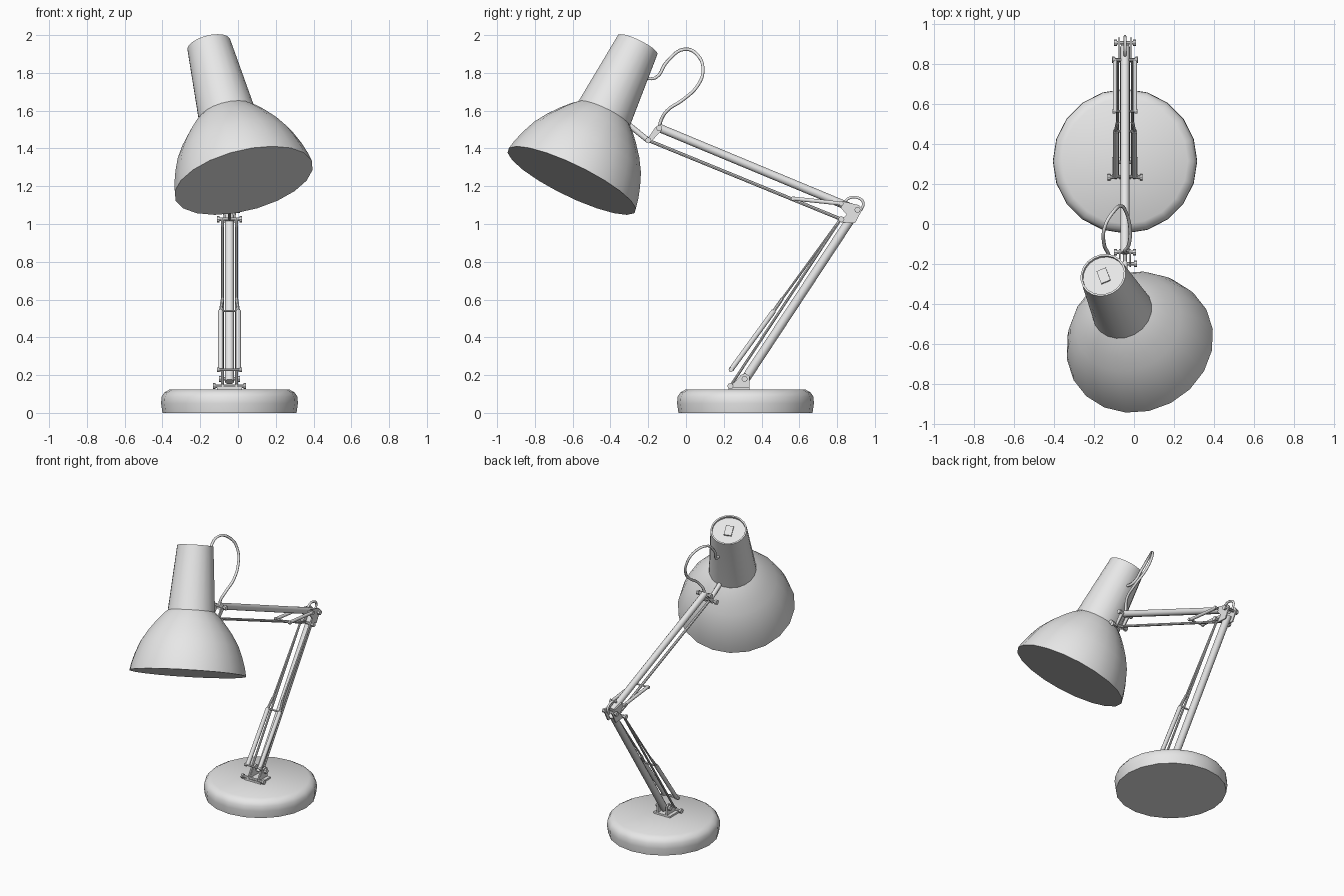
import bpy, bmesh, math
from mathutils import Vector, Matrix

cube = bpy.data.objects.get("Cube")
if cube:
    bpy.data.objects.remove(cube)

grey = bpy.data.materials.new("light_grey")
grey.use_nodes = True
grey.diffuse_color = (0.8, 0.8, 0.8, 1)
grey.node_tree.nodes["Principled BSDF"].inputs["Base Color"].default_value = (0.8, 0.8, 0.8, 1)

CX = -0.045  # centre plane of the base and arms


def finish(name, bm, matrix=None, angle=40):
    bmesh.ops.recalc_face_normals(bm, faces=bm.faces)
    mesh = bpy.data.meshes.new(name)
    bm.to_mesh(mesh)
    bm.free()
    mesh.materials.append(grey)
    ob = bpy.data.objects.new(name, mesh)
    bpy.context.collection.objects.link(ob)
    if matrix:
        ob.matrix_world = matrix
    bpy.ops.object.select_all(action='DESELECT')
    ob.select_set(True)
    bpy.context.view_layer.objects.active = ob
    bpy.ops.object.shade_smooth_by_angle(angle=math.radians(angle))
    return ob


def lathe(name, profile, sides, matrix):
    """Turn (radius, height) points round z and close both ends."""
    bm = bmesh.new()
    rings = []
    for r, h in profile:
        rings.append([bm.verts.new((r * math.cos(a), r * math.sin(a), h))
                      for a in (math.tau * i / sides for i in range(sides))])
    for low, high in zip(rings, rings[1:]):
        for i in range(sides):
            j = (i + 1) % sides
            bm.faces.new((low[i], low[j], high[j], high[i]))
    bm.faces.new(rings[0])
    bm.faces.new(rings[-1])
    return finish(name, bm, matrix)


def rod(name, a, b, r, sides=10):
    a, b = Vector(a), Vector(b)
    d = b - a
    m = Matrix.Translation(a) @ d.to_track_quat('Z', 'Y').to_matrix().to_4x4()
    return lathe(name, [(r, 0), (r, d.length)], sides, m)


def plate(name, outline, x, thick):
    """Extrude a (y, z) outline across x."""
    bm = bmesh.new()
    face = bm.faces.new([bm.verts.new((x - thick / 2, y, z)) for y, z in outline])
    out = bmesh.ops.extrude_face_region(bm, geom=[face])
    bmesh.ops.translate(bm, vec=(thick, 0, 0),
                        verts=[v for v in out["geom"] if isinstance(v, bmesh.types.BMVert)])
    return finish(name, bm)


def box(name, size, matrix):
    bm = bmesh.new()
    bmesh.ops.create_cube(bm, size=1, matrix=Matrix.Diagonal((*size, 1)))
    return finish(name, bm, matrix)


def bolt(name, y, z, half, r=0.009):
    """Cross pin with a head at each end."""
    rod(name, (CX - half, y, z), (CX + half, y, z), r, 8)
    for s in (-1, 1):
        rod(name + "_head", (CX + s * (half - 0.014), y, z), (CX + s * half, y, z), r * 1.8, 8)


def cable(name, points, r):
    curve = bpy.data.curves.new(name, 'CURVE')
    curve.dimensions = '3D'
    curve.bevel_depth = r
    curve.bevel_resolution = 1
    curve.resolution_u = 5
    curve.use_fill_caps = True
    spline = curve.splines.new('BEZIER')
    spline.bezier_points.add(len(points) - 1)
    for p, co in zip(spline.bezier_points, points):
        p.co = co
        p.handle_left_type = p.handle_right_type = 'AUTO'
    curve.materials.append(grey)
    ob = bpy.data.objects.new(name, curve)
    bpy.context.collection.objects.link(ob)


# Base and its bracket
lathe("base", [(0.355, 0), (0.362, 0.05), (0.36, 0.085), (0.345, 0.108), (0.315, 0.125)], 20,
      Matrix.Translation((CX, 0.315, 0)))
box("base_bracket_foot", (0.13, 0.11, 0.012), Matrix.Translation((CX, 0.28, 0.131)))
for s in (-1, 1):
    plate("base_bracket_side", [(0.225, 0.125), (0.335, 0.125), (0.335, 0.195), (0.315, 0.21),
                                (0.29, 0.2), (0.25, 0.155), (0.225, 0.155)], CX + s * 0.036, 0.01)
bolt("base_front_bolt", 0.235, 0.142, 0.088)
bolt("base_rear_bolt", 0.31, 0.18, 0.055)
bolt("spring_bolt", 0.238, 0.228, 0.066, 0.007)

# Lower arm with its paired rods and springs
rod("lower_arm", (CX, 0.305, 0.165), (CX, 0.885, 1.045), 0.024, 12)
for s in (-1, 1):
    rod("lower_link", (CX + s * 0.037, 0.235, 0.142), (CX + s * 0.037, 0.822, 1.03), 0.007, 8)
    start, bend = (CX + s * 0.047, 0.238, 0.228), (CX + s * 0.047, 0.465, 0.54)
    neck = (CX + s * 0.037, 0.51, 0.605)
    rod("lower_spring", start, bend, 0.014)
    rod("spring_taper", bend, neck, 0.009, 8)
    rod("spring_wire", neck, (CX + s * 0.037, 0.82, 1.03), 0.006, 8)
rod("spring_cross_pin", (CX - 0.058, 0.465, 0.54), (CX + 0.058, 0.465, 0.54), 0.006, 8)

# Elbow
for s in (-1, 1):
    plate("elbow_side", [(0.81, 1.01), (0.895, 1.005), (0.935, 1.08), (0.915, 1.1),
                         (0.83, 1.12), (0.82, 1.085), (0.85, 1.05)], CX + s * 0.03, 0.008)
bolt("elbow_rear_bolt", 0.908, 1.075, 0.055)
bolt("elbow_front_bolt", 0.822, 1.025, 0.066)
bolt("elbow_spring_bolt", 0.822, 1.108, 0.062, 0.007)
cable("elbow_cable", [(CX, 0.83, 1.1), (CX, 0.86, 1.135), (CX, 0.905, 1.14),
                      (CX, 0.938, 1.115), (CX, 0.925, 1.07)], 0.008)

# Upper arm with its link and springs
rod("upper_arm", (CX, 0.89, 1.08), (CX, -0.145, 1.51), 0.022, 12)
rod("upper_link", (CX, 0.822, 1.025), (CX, -0.205, 1.445), 0.009, 8)
for s in (-1, 1):
    rod("upper_spring", (CX + s * 0.05, 0.822, 1.108), (CX + s * 0.05, 0.565, 1.135), 0.011)
bolt("upper_spring_bolt", 0.565, 1.135, 0.062, 0.006)

# Joint between arm and shade
for s in (-1, 1):
    plate("head_joint_side", [(-0.215, 1.435), (-0.19, 1.43), (-0.125, 1.5), (-0.14, 1.523),
                              (-0.16, 1.515)], CX + s * 0.026, 0.007)
bolt("head_top_bolt", -0.142, 1.508, 0.055)
bolt("head_lower_bolt", -0.2, 1.443, 0.06)
rod("head_stem", (CX, -0.195, 1.438), (-0.06, -0.34, 1.555), 0.015)

# Shade: dome, tapered neck and recessed cap along one tilted axis
rim = Vector((0.03, -0.605, 1.23))
axis = Vector((-0.185, 0.35, 0.72))
tilt = Matrix.Translation(rim) @ axis.to_track_quat('Z', 'Y').to_matrix().to_4x4()
lathe("shade_dome", [(0.377, 0), (0.367, 0.05), (0.347, 0.115), (0.317, 0.19), (0.273, 0.262),
                     (0.222, 0.328), (0.18, 0.375), (0.152, 0.4)], 20, tilt)
lathe("shade_neck", [(0.156, 0.38), (0.152, 0.405), (0.117, 0.82), (0.107, 0.82), (0.107, 0.805)],
      20, tilt)
box("switch", (0.05, 0.075, 0.012), tilt @ Matrix.Translation((0, 0, 0.808)) @ Matrix.Rotation(-0.1, 4, 'Z'))

# Supply cable looping from neck to arm
cable("cable", [(-0.11, -0.22, 1.77), (-0.125, -0.16, 1.775), (-0.15, -0.1, 1.86),
                (-0.145, -0.01, 1.925), (-0.1, 0.065, 1.89), (-0.065, 0.09, 1.81),
                (-0.04, 0.06, 1.73), (-0.02, -0.02, 1.655), (-0.025, -0.1, 1.6),
                (CX, -0.135, 1.54), (CX, -0.14, 1.5)], 0.009)
